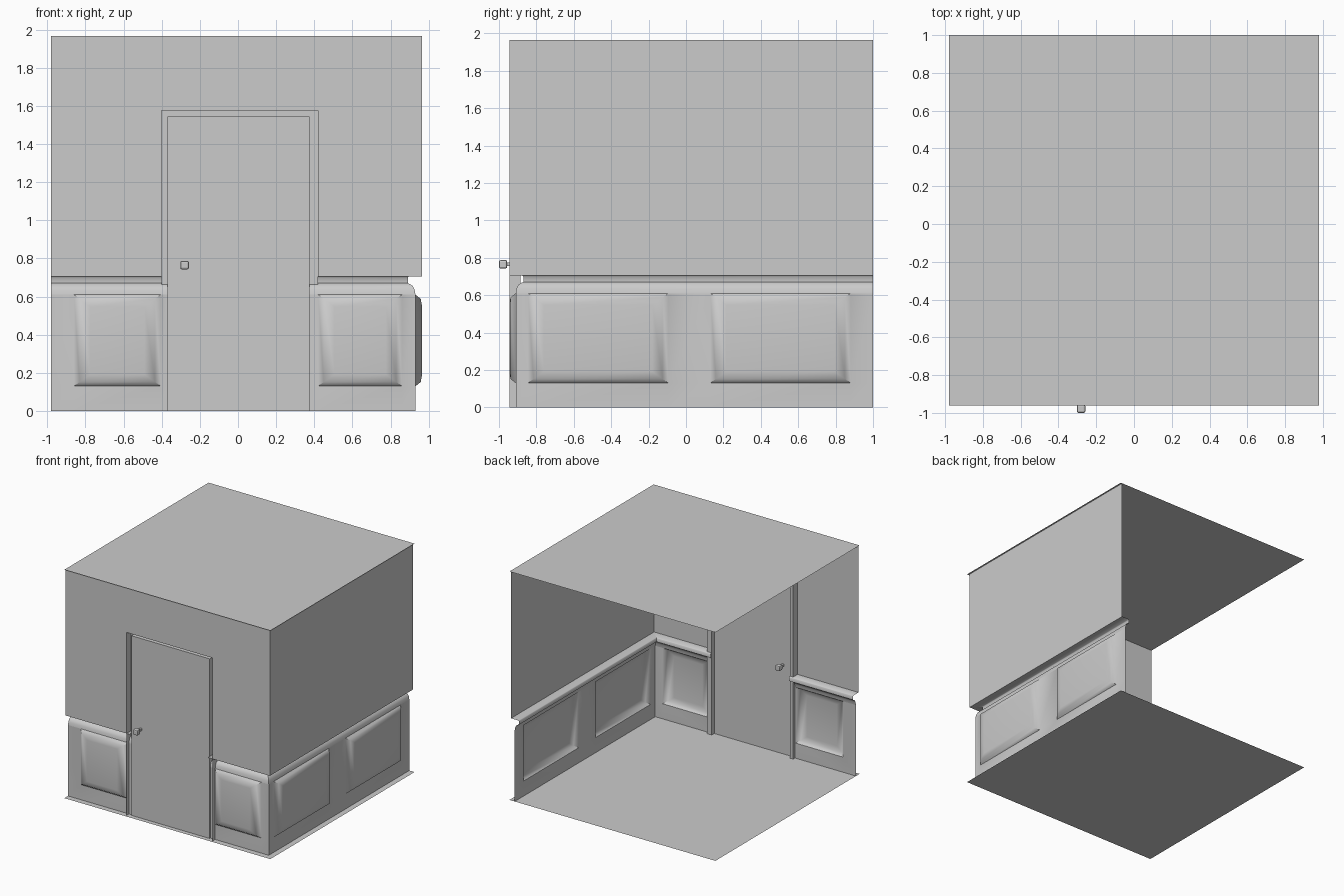
import bpy, bmesh

if "Cube" in bpy.data.objects:
    bpy.data.objects.remove(bpy.data.objects["Cube"])

X0, X1, Y0, Y1, H = -0.98, 0.98, -0.96, 1.0, 1.965
DL, DR = -0.37, 0.375            # door opening
CL, CR, CT = -0.40, 0.42, 1.575  # casing outline


# wall frames: u runs along the wall, d is distance inward from the floor edge
def front(u, d, z):
    return (u, Y0 + d, z)


def right(u, d, z):
    return (X1 - d, u, z)


def make(name, polys, smooth=False):
    bm = bmesh.new()
    for p in polys:
        bm.faces.new([bm.verts.new(c) for c in p])
    bmesh.ops.remove_doubles(bm, verts=bm.verts, dist=0.0005)
    bmesh.ops.recalc_face_normals(bm, faces=bm.faces)
    me = bpy.data.meshes.new(name)
    bm.to_mesh(me)
    bm.free()
    ob = bpy.data.objects.new(name, me)
    bpy.context.collection.objects.link(ob)
    if smooth:
        bpy.ops.object.select_all(action='DESELECT')
        ob.select_set(True)
        bpy.context.view_layer.objects.active = ob
        bpy.ops.object.shade_smooth_by_angle(angle=0.9)
    return ob


def sweep(frame, profile, start, end):
    """Run a (d, z) profile along a wall; start and end give u for each d."""
    return [[frame(start(a[0]), *a), frame(end(a[0]), *a),
             frame(end(b[0]), *b), frame(start(b[0]), *b)]
            for a, b in zip(profile, profile[1:])]


WD = 0.05                 # wainscot depth
PZ0, PZ1 = 0.13, 0.61     # panel heights
RINGS = [(0, 0, WD), (0.03, 0.022, 0.022), (0.085, 0.062, 0.015)]


def wainscot(frame, u0, u1, panels):
    """Flat boarding with panels sunk into it from the room side."""
    polys = []

    def rect(a, b, z0, z1):
        polys.append([frame(a, WD, z0), frame(b, WD, z0), frame(b, WD, z1), frame(a, WD, z1)])

    us = [u0] + [u for p in panels for u in p] + [u1]
    for i, (a, b) in enumerate(zip(us, us[1:])):
        rect(a, b, 0, PZ0)
        if i % 2 == 0:
            rect(a, b, PZ0, PZ1)
            continue
        loops = [[frame(a + e, d, PZ0 + f), frame(b - e, d, PZ0 + f),
                  frame(b - e, d, PZ1 - f), frame(a + e, d, PZ1 - f)] for e, f, d in RINGS]
        for lo, hi in zip(loops, loops[1:]):
            for k in range(4):
                j = (k + 1) % 4
                polys.append([lo[k], lo[j], hi[j], hi[k]])
        polys.append(loops[-1])
    return polys


cove = [(WD, PZ1), (0.054, 0.635), (0.064, 0.655), (0.078, 0.665)]
rail = [(0.078, 0.665), (0.09, 0.67), (0.09, 0.70), (0.085, 0.706), (0.015, 0.706)]

# floor and ceiling
for name, z in (("floor", 0), ("ceiling", H)):
    make(name, [[(X0, Y0, z), (X1, Y0, z), (X1, Y1, z), (X0, Y1, z)]])

# wainscot and chair rail, mitred in the corner
runs = [
    ("front_left", front, lambda d: X0, lambda d: DL, [(-0.86, -0.405)]),
    ("front_right", front, lambda d: DR, lambda d: X1 - d, [(0.42, 0.86)]),
    ("right", right, lambda d: Y0 + d, lambda d: Y1, [(-0.845, -0.095), (0.13, 0.88)]),
]
for name, fr, s, e, panels in runs:
    make(name + "_wainscot",
         wainscot(fr, s(WD), e(WD), panels) + sweep(fr, cove, s, e), True)
    make(name + "_chair_rail", sweep(fr, rail, s, e), True)

# upper walls
D, ZR = 0.015, 0.706
make("front_upper_wall", [[front(u, D, z) for u, z in (
    (X0, ZR), (CL, ZR), (CL, CT), (CR, CT), (CR, ZR), (X1 - D, ZR), (X1 - D, H), (X0, H))]])
make("right_upper_wall", [[right(u, D, z) for u, z in (
    (Y0 + D, ZR), (Y1, ZR), (Y1, H), (Y0 + D, H))]])

# door casing: side, face and reveal swept around the opening
casing = [(0, 0.015), (0, 0.075), (1, 0.075), (1, 0.04)]


def casing_loop(t, d):
    l, r, top = CL + t * (DL - CL), CR + t * (DR - CR), CT - 0.03 * t
    return [front(l, d, 0), front(l, d, top), front(r, d, top), front(r, d, 0)]


loops = [casing_loop(*c) for c in casing]
make("door_casing", [[a[k], a[k + 1], b[k + 1], b[k]]
                     for a, b in zip(loops, loops[1:]) for k in range(3)])

# door
make("door", [[front(DL, 0.04, 0), front(DR, 0.04, 0), front(DR, 0.04, 1.545), front(DL, 0.04, 1.545)]])

# door knobs on both sides and the spindle between them
for name, y, s in (("outer_knob", -0.978, (0.045, 0.044, 0.045)),
                   ("inner_knob", -0.862, (0.045, 0.044, 0.045)),
                   ("knob_spindle", -0.92, (0.02, 0.09, 0.02))):
    bpy.ops.mesh.primitive_cube_add(size=1, location=(-0.28, y, 0.765))
    ob = bpy.context.object
    ob.name = name
    ob.scale = s
    bpy.ops.object.transform_apply(location=False, rotation=False, scale=True)
    bev = ob.modifiers.new("round", 'BEVEL')
    bev.width = s[0] * 0.2
    bev.segments = 2
